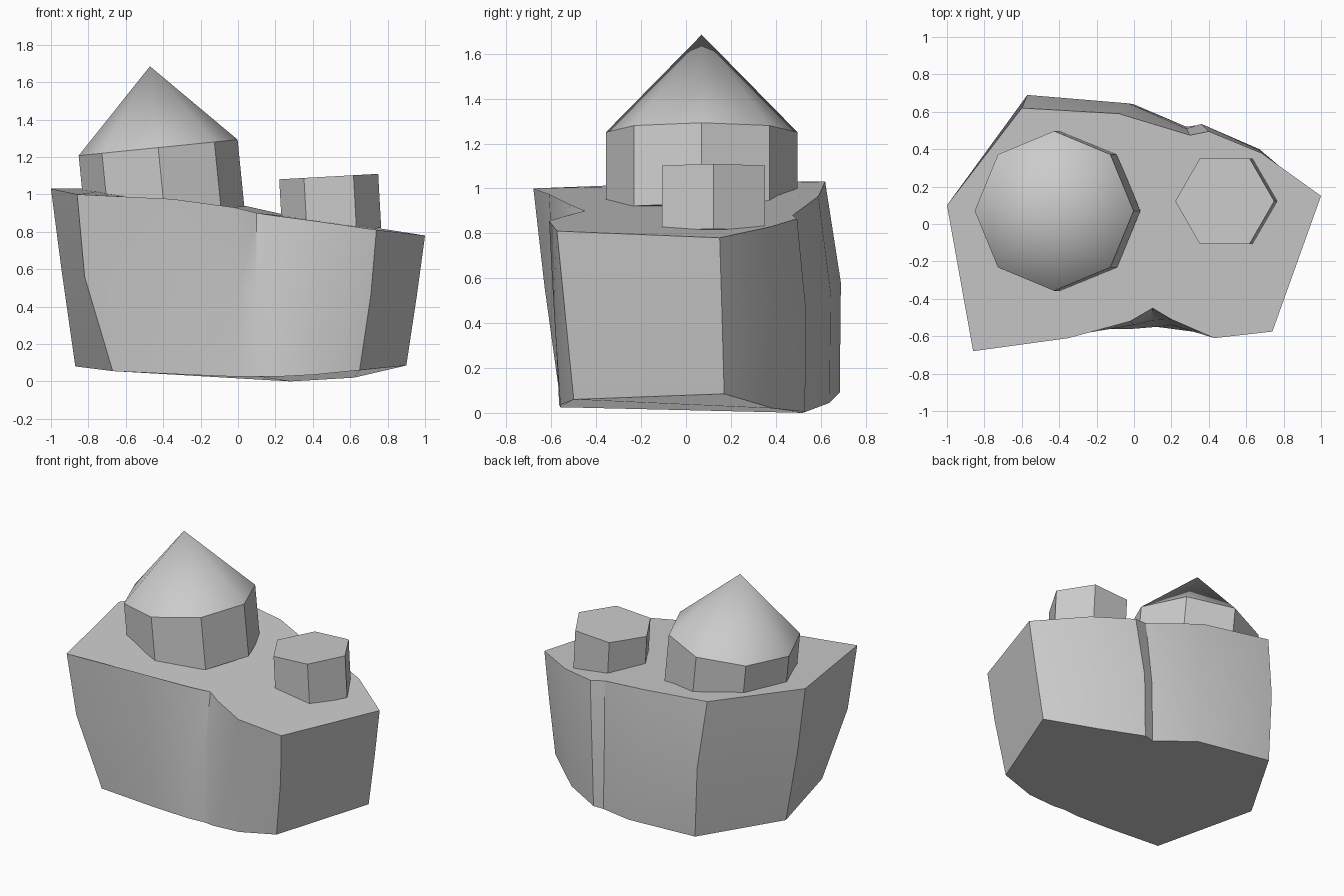
import bpy, bmesh
from math import radians, cos, sin, pi
from mathutils import Matrix, Vector

if "Cube" in bpy.data.objects:
    bpy.data.objects.remove(bpy.data.objects["Cube"])


def finish(name, bm, angle):
    bmesh.ops.recalc_face_normals(bm, faces=bm.faces)
    mesh = bpy.data.meshes.new(name)
    bm.to_mesh(mesh)
    bm.free()
    ob = bpy.data.objects.new(name, mesh)
    bpy.context.collection.objects.link(ob)
    bpy.ops.object.select_all(action='DESELECT')
    ob.select_set(True)
    bpy.context.view_layer.objects.active = ob
    bpy.ops.object.shade_smooth_by_angle(angle=radians(angle))
    return ob


def loft(name, rings, angle):
    bm = bmesh.new()
    loops = [[bm.verts.new(p) for p in ring] for ring in rings]
    n = len(loops[0])
    for a, b in zip(loops, loops[1:]):
        for i in range(n):
            j = (i + 1) % n
            bm.faces.new((a[i], a[j], b[j], b[i]))
    bm.faces.new(loops[0])
    bm.faces.new(loops[-1])
    return finish(name, bm, angle)


def tower(name, sides, radius, depth, top, tilt, roof=0):
    # Tilted prism hanging down from its rim, with an optional pointed roof
    bm = bmesh.new()
    ring = [(radius * cos(2 * pi * i / sides), radius * sin(2 * pi * i / sides))
            for i in range(sides)]
    low = [bm.verts.new((x, y, -depth)) for x, y in ring]
    rim = [bm.verts.new((x, y, 0)) for x, y in ring]
    bm.faces.new(low)
    apex = bm.verts.new((0, 0, roof)) if roof else None
    for i in range(sides):
        j = (i + 1) % sides
        bm.faces.new((low[i], low[j], rim[j], rim[i]))
        if roof:
            bm.faces.new((rim[i], rim[j], apex))
    if not roof:
        bm.faces.new(rim)
    bm.transform(Matrix.Translation(Vector(top)) @ Matrix.Rotation(-tilt, 4, 'Y'))
    return finish(name, bm, 40)


# Rock base: tilted top outline, bulged middle and rounded-off underside
top = [(-1, .10, 1.03), (-.86, -.68, 1.0), (-.35, -.61, .975), (-.02, -.52, .93),
       (.10, -.45, .90), (.20, -.51, .885), (.43, -.61, .855), (.74, -.575, .81),
       (1, .15, .78), (.68, .38, .83), (.40, .495, .865), (.30, .475, .88),
       (-.08, .59, .965), (-.60, .62, 1.03)]
middle = [(-.94, .10, .57), (-.82, -.63, .56), (-.30, -.59, .54), (0, -.54, .50),
          (.10, -.515, .50), (.20, -.54, .49), (.42, -.59, .48), (.71, -.54, .46),
          (.955, .16, .45), (.67, .40, .47), (.36, .535, .45), (.28, .51, .45),
          (-.03, .645, .53), (-.57, .69, .58)]
bottom = [(-.87, .13, .08), (-.67, -.56, .055), (-.25, -.565, .035), (0, -.56, .025),
          (.12, -.55, .025), (.20, -.56, .025), (.40, -.56, .035), (.65, -.50, .06),
          (.90, .17, .085), (.62, .39, .02), (.35, .53, .005), (.28, .52, 0),
          (0, .64, .045), (-.55, .685, .09)]
loft("rock_base", [bottom, middle, top], 32)

# Octagonal tower with pointed roof, and small hexagonal block
tower("roofed_tower", 8, .427, .36, (-.427, .07, 1.25), .10, .437)
tower("small_block", 6, .265, .29, (.485, .122, 1.095), .055)
